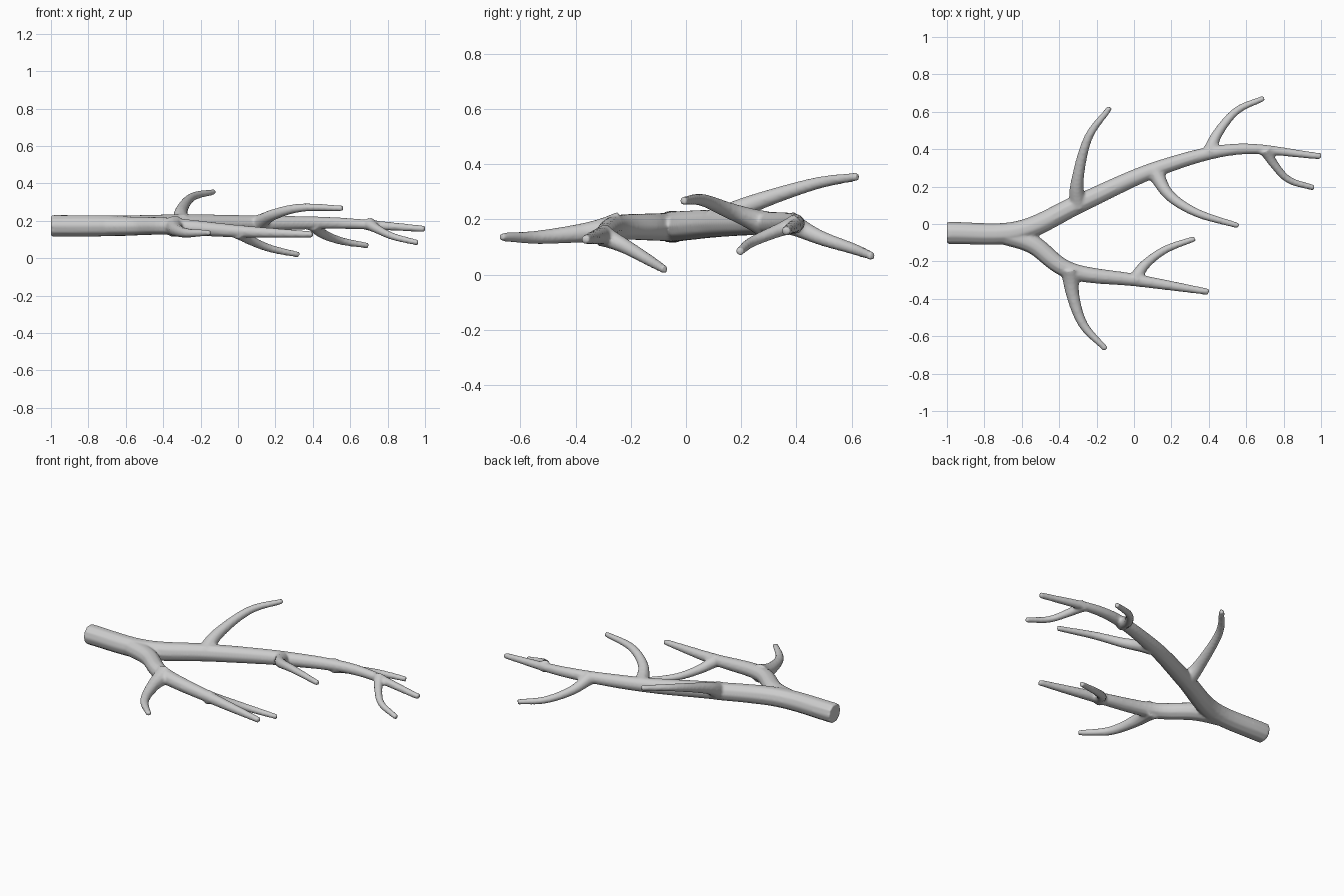
import bpy, bmesh
from math import cos, sin, tau
from mathutils import Vector

if "Cube" in bpy.data.objects:
    bpy.data.objects.remove(bpy.data.objects["Cube"])

SIDES = 10
STEPS = 9


def spline(points):
    """Catmull-Rom curve through the points."""
    p = [Vector(q) for q in points]
    p = [2 * p[0] - p[1]] + p + [2 * p[-1] - p[-2]]
    out = []
    for a, b, c, d in zip(p, p[1:], p[2:], p[3:]):
        for i in range(STEPS):
            t = i / STEPS
            out.append(0.5 * (2 * b + (c - a) * t + (2 * a - 5 * b + 4 * c - d) * t * t
                              + (3 * b - a - 3 * c + d) * t ** 3))
    return out + [p[-2]]


def limb(bm, points, root, tip, power=1.0, flare=0.0):
    """Closed tube tapering from root to tip, with an optional flared base."""
    path = spline(points)
    dist = [0.0]
    for a, b in zip(path, path[1:]):
        dist.append(dist[-1] + (b - a).length)
    rings = []
    for i, q in enumerate(path):
        t = dist[i] / dist[-1]
        r = root + (tip - root) * t ** power + flare * root * (1 - t) ** 8
        d = (path[min(i + 1, len(path) - 1)] - path[max(i - 1, 0)]).normalized()
        side = d.cross(Vector((0, 0, 1))).normalized()
        up = side.cross(d)
        rings.append([bm.verts.new(q + r * (cos(tau * k / SIDES) * side + sin(tau * k / SIDES) * up))
                      for k in range(SIDES)])
    for r, s in zip(rings, rings[1:]):
        for k in range(SIDES):
            n = (k + 1) % SIDES
            bm.faces.new((r[k], r[n], s[n], s[k]))
    bm.faces.new(rings[0][::-1])
    bm.faces.new(rings[-1])


bm = bmesh.new()

# trunk running into the long fork, then the short fork
limb(bm, [(-1, -.048, .173), (-.62, -.04, .174), (-.28, .115, .185),
          (.13, .297, .187), (.55, .4, .187), (1, .362, .157)], .06, .017, power=1.6)
limb(bm, [(-.72, -.05, .172), (-.54, -.11, .172), (-.34, -.25, .17),
          (.02, -.302, .143), (.4, -.363, .127)], .054, .017, power=1.5)

# side twigs: root radius and path
twigs = [
    (.038, [(-.3, .1, .185), (-.303, .23, .252), (-.245, .46, .327), (-.128, .623, .355)]),
    (.042, [(-.34, -.24, .17), (-.327, -.38, .15), (-.27, -.54, .135), (-.15, -.67, .136)]),
    (.03, [(0, -.305, .143), (.06, -.217, .1), (.17, -.136, .053), (.325, -.078, .018)]),
    (.034, [(.11, .28, .185), (.19, .153, .233), (.34, .058, .27), (.56, -.01, .267)]),
    (.031, [(.4, .375, .187), (.448, .485, .134), (.55, .606, .093), (.695, .673, .067)]),
    (.026, [(.7, .4, .184), (.75, .318, .153), (.83, .235, .116), (.963, .193, .082)]),
]
for root, path in twigs:
    limb(bm, path, root, .0155, flare=0.45)

bmesh.ops.recalc_face_normals(bm, faces=bm.faces)
mesh = bpy.data.meshes.new("branch")
bm.to_mesh(mesh)
bm.free()
branch = bpy.data.objects.new("branch", mesh)
bpy.context.collection.objects.link(branch)

# fuse the limbs into one skin and soften the crotches
fuse = branch.modifiers.new("fuse", 'REMESH')
fuse.mode = 'VOXEL'
fuse.voxel_size = 0.008
fuse.use_smooth_shade = True
soften = branch.modifiers.new("soften", 'SMOOTH')
soften.factor = 0.5
soften.iterations = 4
